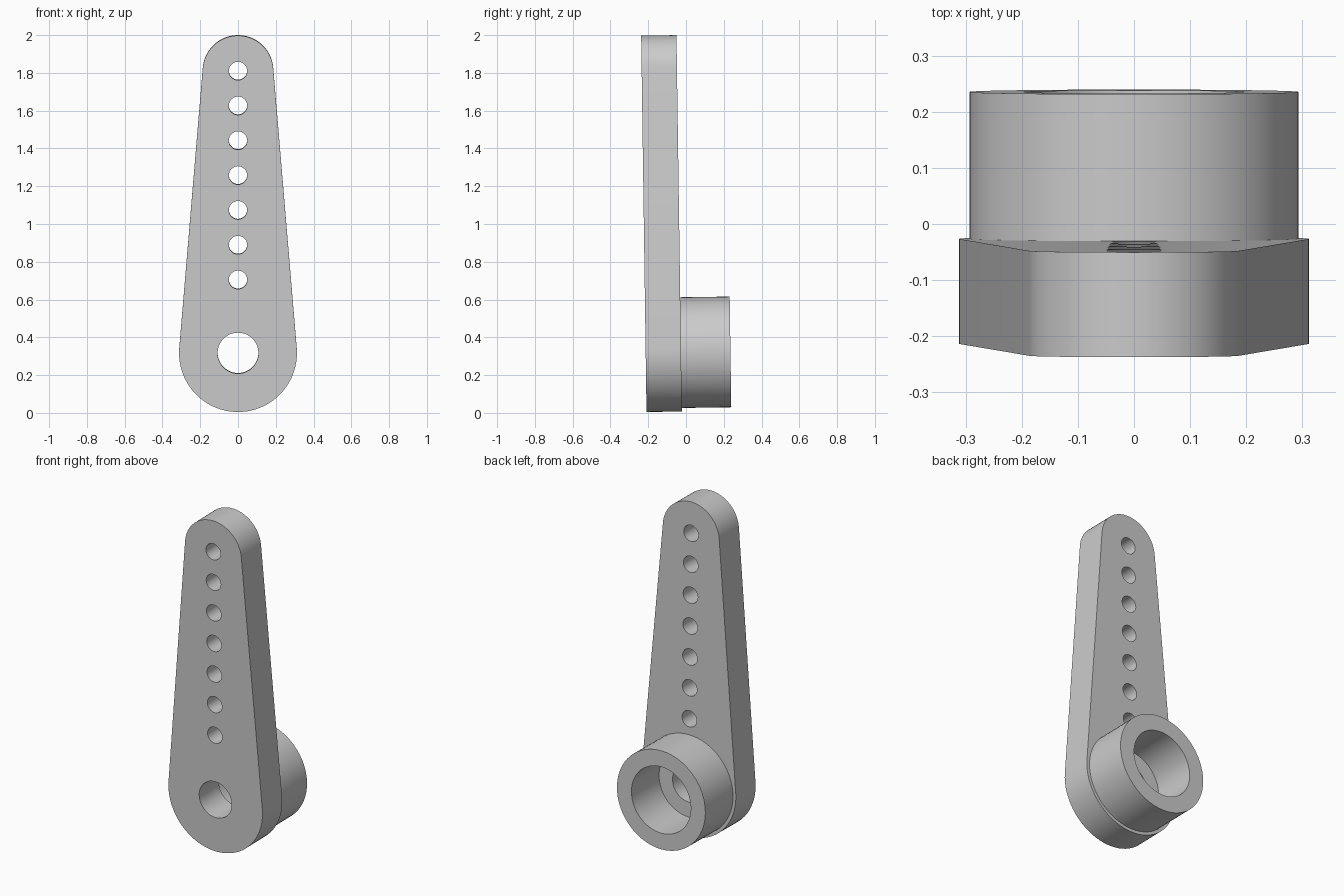
import bpy, bmesh, math

cube = bpy.data.objects.get("Cube")
if cube:
    bpy.data.objects.remove(cube, do_unlink=True)

# Main dimensions
HUB_R, TIP_R, SPAN = 0.312, 0.187, 1.494
THICK, BOSS_LEN = 0.187, 0.262
TILT = 0.0142
HUB = (0, -0.2135, 0.3165)

grey = bpy.data.materials.new("plain_grey")
grey.use_nodes = True
colour = (0.6, 0.6, 0.6, 1)
grey.diffuse_color = colour
grey.node_tree.nodes["Principled BSDF"].inputs["Base Color"].default_value = colour


def arc(radius, cy=0.0, start=0.0, sweep=math.tau, n=64):
    """Points on an arc; a full turn leaves out the repeated end point."""
    full = sweep == math.tau
    steps = n if full else n - 1
    return [(radius * math.cos(start + sweep * i / steps),
             cy + radius * math.sin(start + sweep * i / steps)) for i in range(n)]


def extruded(name, loops, front, back):
    """Fill closed loops, holes included, between two depths behind the front face."""
    curve = bpy.data.curves.new(name, "CURVE")
    curve.dimensions = "2D"
    curve.fill_mode = "BOTH"
    curve.extrude = (back - front) / 2
    for points in loops:
        spline = curve.splines.new("POLY")
        spline.points.add(len(points) - 1)
        for p, (x, y) in zip(spline.points, points):
            p.co = (x, y, 0, 1)
        spline.use_cyclic_u = True
    obj = bpy.data.objects.new(name, curve)
    bpy.context.collection.objects.link(obj)
    bpy.ops.object.select_all(action="DESELECT")
    obj.select_set(True)
    bpy.context.view_layer.objects.active = obj
    bpy.ops.object.convert(target="MESH")
    obj = bpy.context.object

    # Weld caps to walls and set the depth
    bm = bmesh.new()
    bm.from_mesh(obj.data)
    bmesh.ops.remove_doubles(bm, verts=bm.verts, dist=1e-5)
    bmesh.ops.translate(bm, verts=bm.verts, vec=(0, 0, -(front + back) / 2))
    bmesh.ops.recalc_face_normals(bm, faces=bm.faces)
    bm.to_mesh(obj.data)
    bm.free()

    obj.name = name
    obj.location = HUB
    obj.rotation_euler.x = math.pi / 2 + TILT
    obj.data.materials.clear()
    obj.data.materials.append(grey)
    bpy.ops.object.shade_smooth_by_angle(angle=math.radians(30))
    return obj


# Tapered arm: two arcs joined by their common tangents, with a row of holes
lean = math.asin((HUB_R - TIP_R) / SPAN)
outline = (arc(TIP_R, SPAN, lean, math.pi - 2 * lean, 32)
           + arc(HUB_R, 0, math.pi - lean, math.pi + 2 * lean, 40))
holes = [arc(0.0485, SPAN - 0.1843 * i, n=32) for i in range(7)]
extruded("arm", [outline, arc(0.108, n=48)] + holes, 0, THICK)

# Hollow round boss behind the hub
extruded("boss", [arc(0.293), arc(0.197)], THICK - 0.01, THICK + BOSS_LEN)
